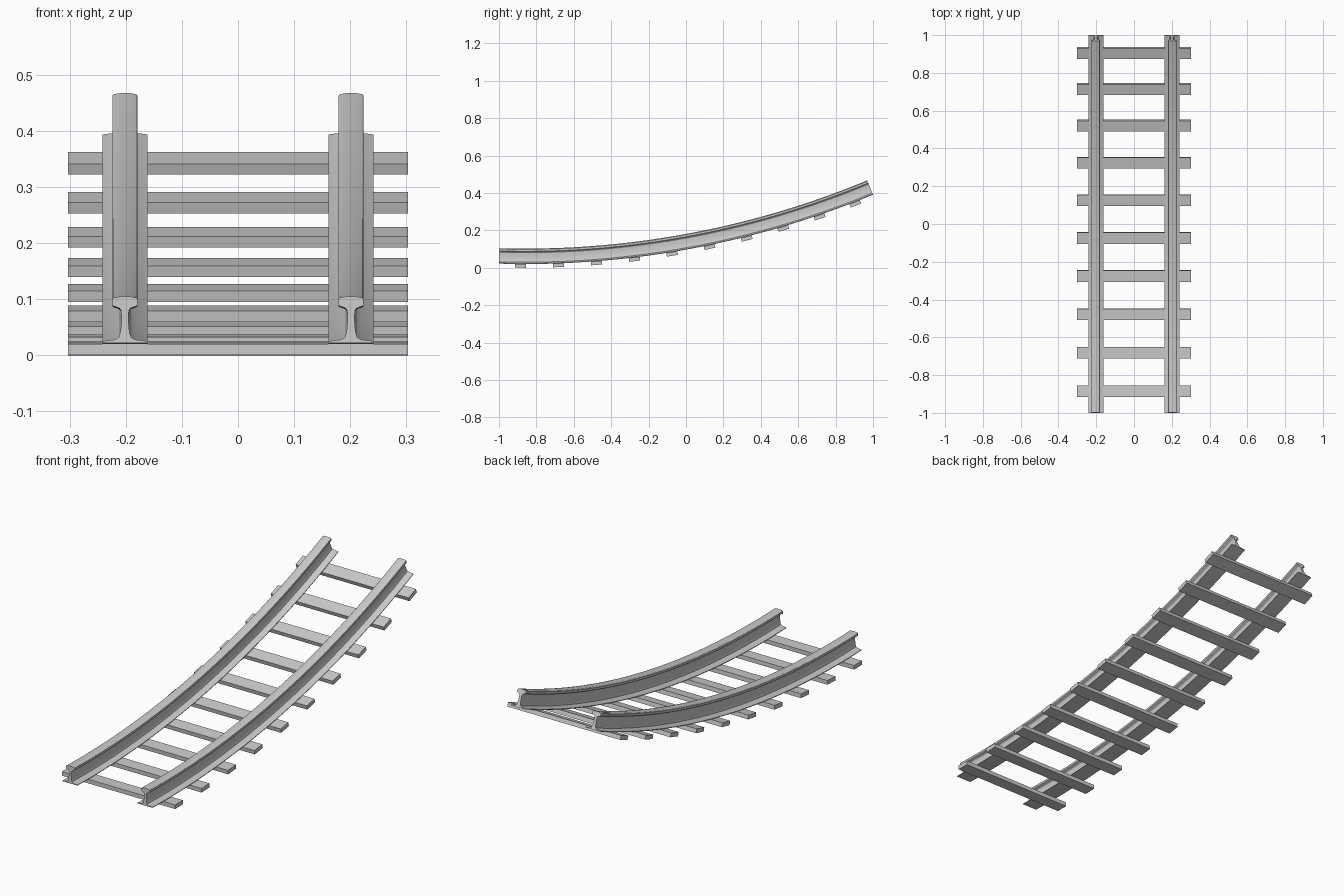
import bpy, bmesh
from math import sin, cos, asin

if "Cube" in bpy.data.objects:
    bpy.data.objects.remove(bpy.data.objects["Cube"])

# Track follows a circular arc in the YZ plane, lowest near the front end
R, Y0, BASE = 4.85, -0.86, 0.02
RAIL_X = 0.2015


def on_arc(a, h):
    """Point (y, z) at arc angle a, raised by h along the arc normal."""
    return Y0 + (R - h) * sin(a), BASE + R - (R - h) * cos(a)


def finish(name, bm):
    bmesh.ops.recalc_face_normals(bm, faces=bm.faces)
    me = bpy.data.meshes.new(name)
    bm.to_mesh(me)
    bm.free()
    ob = bpy.data.objects.new(name, me)
    bpy.context.collection.objects.link(ob)
    return ob


def sweep(name, profile, x, a0, a1, steps):
    """Sweep a closed (x, height) profile along the arc with capped ends."""
    bm = bmesh.new()
    rings = []
    for i in range(steps + 1):
        a = a0 + (a1 - a0) * i / steps
        rings.append([bm.verts.new((x + px, *on_arc(a, h))) for px, h in profile])
    n = len(profile)
    for r, s in zip(rings, rings[1:]):
        for j in range(n):
            k = (j + 1) % n
            bm.faces.new((r[j], r[k], s[k], s[j]))
    bm.faces.new(rings[0])
    bm.faces.new(rings[-1])
    return finish(name, bm)


# Rail cross-section: foot, web and crowned head (right half, mirrored)
half = [(0.040, 0.0), (0.040, 0.003), (0.018, 0.006), (0.011, 0.010),
        (0.008, 0.020), (0.006, 0.042), (0.007, 0.058), (0.010, 0.062),
        (0.021, 0.066), (0.0225, 0.068), (0.0225, 0.078), (0.020, 0.0805),
        (0.010, 0.0825)]
profile = half + [(-px, h) for px, h in reversed(half)]

a_start, a_end = asin((-1 - Y0) / R), asin((1 - Y0) / R)
for name, x in (("left_rail", -RAIL_X), ("right_rail", RAIL_X)):
    ob = sweep(name, profile, x, a_start, a_end, 40)
    bpy.ops.object.select_all(action='DESELECT')
    ob.select_set(True)
    bpy.context.view_layer.objects.active = ob
    bpy.ops.object.shade_smooth_by_angle(angle=0.5)

# Sleepers: flat planks evenly spaced under the rails
first, last, count = asin((-0.885 - Y0) / R), asin((0.902 - Y0) / R), 10
plank = [(-0.303, -0.02), (0.303, -0.02), (0.303, 0.0), (-0.303, 0.0)]
half_width = 0.03 / R
for i in range(count):
    a = first + (last - first) * i / (count - 1)
    sweep(f"sleeper_{i + 1}", plank, 0, a - half_width, a + half_width, 1)
